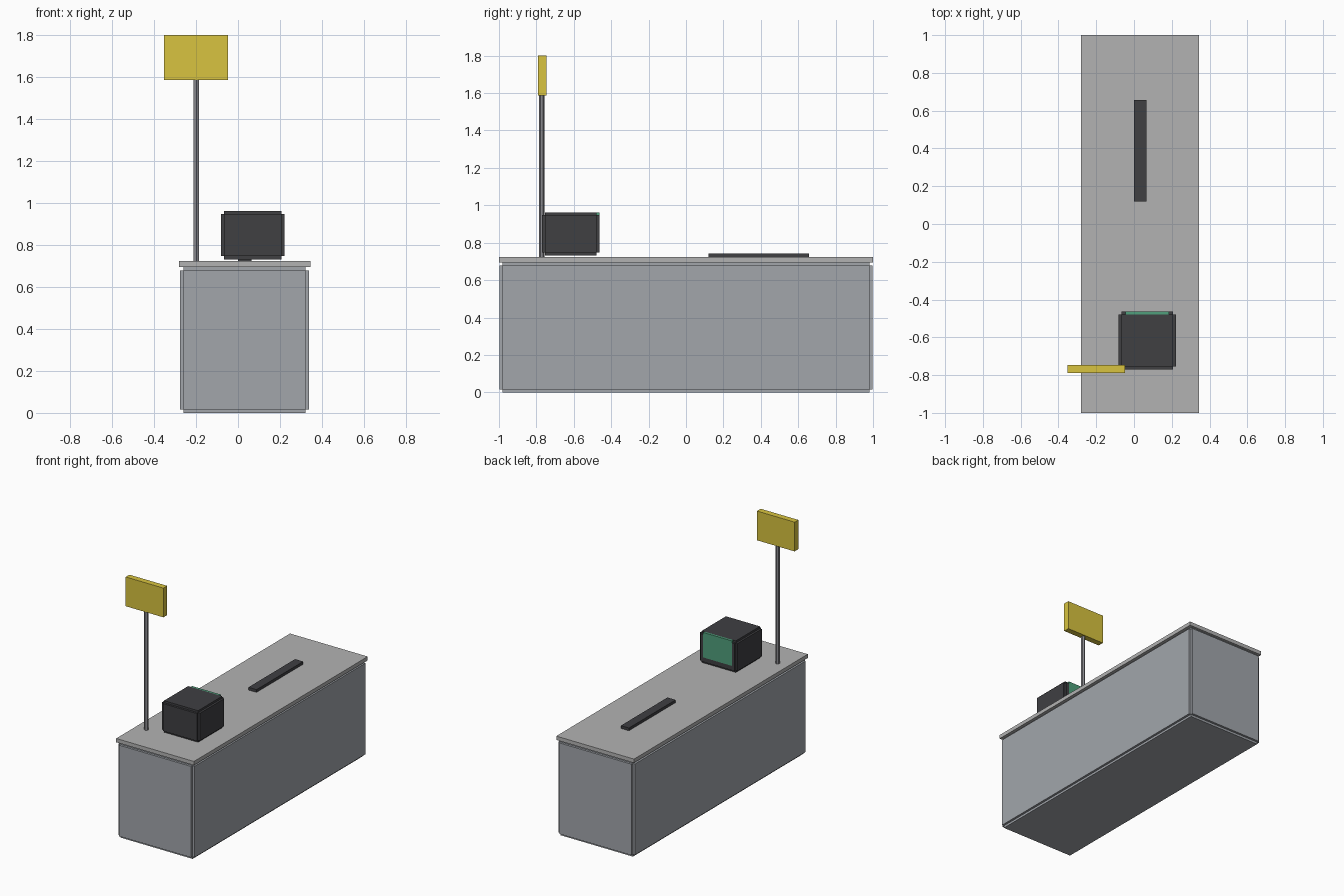
import bpy, bmesh
from mathutils import Matrix, Vector

if "Cube" in bpy.data.objects:
    bpy.data.objects.remove(bpy.data.objects["Cube"])


def material(name, rgb):
    m = bpy.data.materials.new(name)
    m.diffuse_color = (*rgb, 1)
    m.use_nodes = True
    m.node_tree.nodes["Principled BSDF"].inputs["Base Color"].default_value = m.diffuse_color
    return m


def add_box(bm, lo, hi):
    lo, hi = Vector(lo), Vector(hi)
    size = Matrix.Diagonal((*(hi - lo), 1))
    bmesh.ops.create_cube(bm, size=1, matrix=Matrix.Translation((lo + hi) / 2) @ size)


def finish(name, bm, mat):
    me = bpy.data.meshes.new(name)
    bm.to_mesh(me)
    bm.free()
    ob = bpy.data.objects.new(name, me)
    bpy.context.collection.objects.link(ob)
    me.materials.append(mat)
    return ob


def box(name, lo, hi, mat):
    bm = bmesh.new()
    add_box(bm, lo, hi)
    return finish(name, bm, mat)


def stepped_box(name, lo, hi, inset, mat):
    # three crossing boxes, each full length on one axis only: notched edges
    bm = bmesh.new()
    for axis in range(3):
        step = Vector([0 if i == axis else inset for i in range(3)])
        add_box(bm, Vector(lo) + step, Vector(hi) - step)
    return finish(name, bm, mat)


panel = material("panel_grey", (0.36, 0.38, 0.41))
light = material("top_grey", (0.45, 0.45, 0.45))
metal = material("pole_grey", (0.25, 0.25, 0.27))
dark = material("dark_plastic", (0.05, 0.05, 0.055))
yellow = material("sign_yellow", (0.69, 0.55, 0.05))
green = material("screen_green", (0.08, 0.35, 0.2))

# Counter
stepped_box("counter_body", (-0.276, -0.998, 0), (0.338, 0.998, 0.695), 0.016, panel)
box("counter_top", (-0.281, -1, 0.695), (0.345, 1, 0.723), light)

# Scanner strip lying on the counter
box("scanner_strip", (0, 0.12, 0.723), (0.065, 0.657, 0.743), dark)

# Register with its screen on the back
stepped_box("register_body", (-0.082, -0.77, 0.732), (0.222, -0.463, 0.962), 0.015, dark)
box("register_screen", (-0.045, -0.478, 0.78), (0.185, -0.4625, 0.962), green)

# Lane sign on a six-sided pole
bm = bmesh.new()
bmesh.ops.create_cone(bm, cap_ends=True, segments=6, radius1=0.015, radius2=0.015,
                      depth=0.88, matrix=Matrix.Translation((-0.198, -0.771, 1.155)))
finish("sign_pole", bm, metal)
box("lane_sign", (-0.352, -0.79, 1.587), (-0.048, -0.747, 1.8), yellow)
